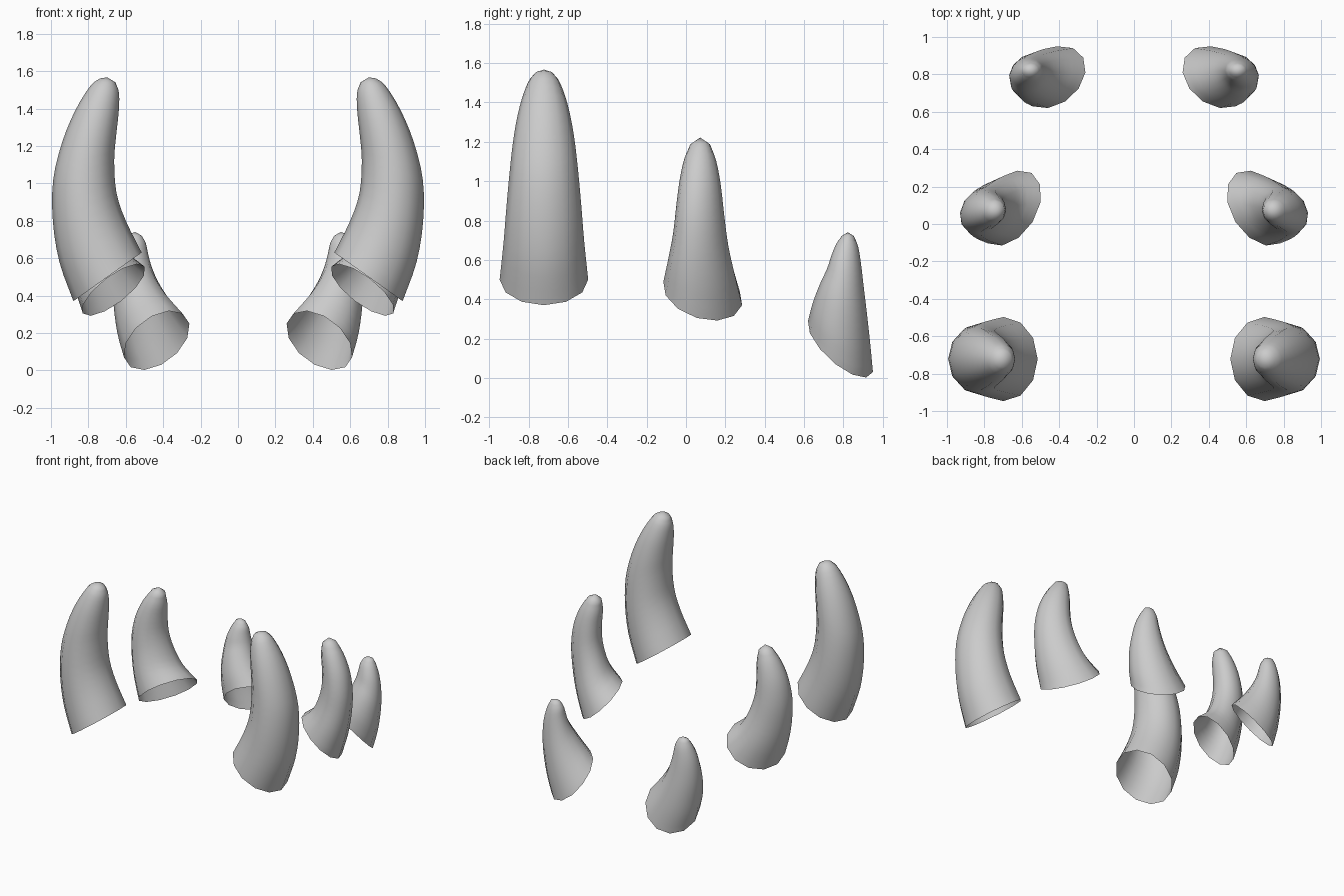
import bpy, bmesh, math
from mathutils import Vector

if "Cube" in bpy.data.objects:
    bpy.data.objects.remove(bpy.data.objects["Cube"])

SIDES = 12
STEPS = 3


def spline(p0, p1, p2, p3, t):
    # Catmull-Rom blend of ring parameters
    return [0.5 * (2 * b + (c - a) * t + (2 * a - 5 * b + 4 * c - d) * t * t
                   + (3 * b - a - 3 * c + d) * t ** 3)
            for a, b, c, d in zip(p0, p1, p2, p3)]


def horn(name, rings, tip, skew):
    """rings: inner x, inner z, outer x, outer z, centre y, half depth.
    skew: base twist (y of width axis, x and z of depth axis), fading to the tip."""
    ext = [[2 * a - b for a, b in zip(rings[0], rings[1])]] + rings
    ext.append([2 * a - b for a, b in zip(rings[-1], rings[-2])])
    dense = []
    for i in range(len(rings) - 1):
        for s in range(STEPS):
            dense.append(spline(*ext[i:i + 4], s / STEPS))
    dense.append(rings[-1])

    bm = bmesh.new()
    loops = []
    for k, (ix, iz, ox, oz, cy, hy) in enumerate(dense):
        fade = (1 - k / (len(dense) - 1)) ** 1.5
        c = Vector(((ix + ox) / 2, cy, (iz + oz) / 2))
        u = Vector(((ox - ix) / 2, skew[0] * fade, (oz - iz) / 2))
        v = Vector((skew[1] * fade, hy, skew[2] * fade))
        loops.append([bm.verts.new(c + u * math.cos(a) + v * math.sin(a))
                      for a in (2 * math.pi * j / SIDES for j in range(SIDES))])
    for lo, hi in zip(loops, loops[1:]):
        for j in range(SIDES):
            n = (j + 1) % SIDES
            bm.faces.new((lo[j], lo[n], hi[n], hi[j]))
    top = bm.verts.new(tip)
    for j in range(SIDES):
        bm.faces.new((loops[-1][j], loops[-1][(j + 1) % SIDES], top))
    for f in bm.faces:
        f.smooth = True
    me = bpy.data.meshes.new(name)
    bm.to_mesh(me)
    bm.free()
    ob = bpy.data.objects.new(name, me)
    bpy.context.collection.objects.link(ob)
    # left/right pair
    mod = ob.modifiers.new("Mirror", 'MIRROR')
    mod.use_mirror_merge = False
    return ob


# Large front horns
horn("front_horns", [
    [.515, .63, .88, .37, -.722, .225],
    [.60, .80, .955, .58, -.722, .205],
    [.65, .95, .99, .80, -.722, .19],
    [.662, 1.12, .988, 1.02, -.722, .172],
    [.652, 1.25, .94, 1.22, -.722, .152],
    [.638, 1.38, .87, 1.39, -.722, .122],
    [.636, 1.48, .79, 1.52, -.722, .082],
    [.655, 1.54, .74, 1.56, -.722, .045],
], (.70, -.722, 1.567), (0, 0, 0))

# Medium middle horns
horn("middle_horns", [
    [.50, .555, .83, .305, .085, .2],
    [.60, .64, .885, .48, .08, .17],
    [.66, .76, .92, .65, .075, .14],
    [.69, .88, .93, .82, .072, .122],
    [.69, 1.0, .905, .98, .072, .105],
    [.683, 1.1, .85, 1.11, .072, .082],
    [.69, 1.18, .79, 1.195, .072, .05],
], (.735, .072, 1.222), (-.03, -.04, -.06))

# Small rear horns
horn("rear_horns", [
    [.26, .25, .61, .07, .785, .165],
    [.36, .37, .645, .20, .79, .145],
    [.425, .47, .665, .35, .80, .118],
    [.46, .55, .665, .47, .81, .093],
    [.48, .62, .65, .58, .815, .075],
    [.493, .68, .62, .67, .82, .055],
    [.515, .72, .59, .725, .822, .03],
], (.55, .822, .74), (-.025, -.025, -.13))
